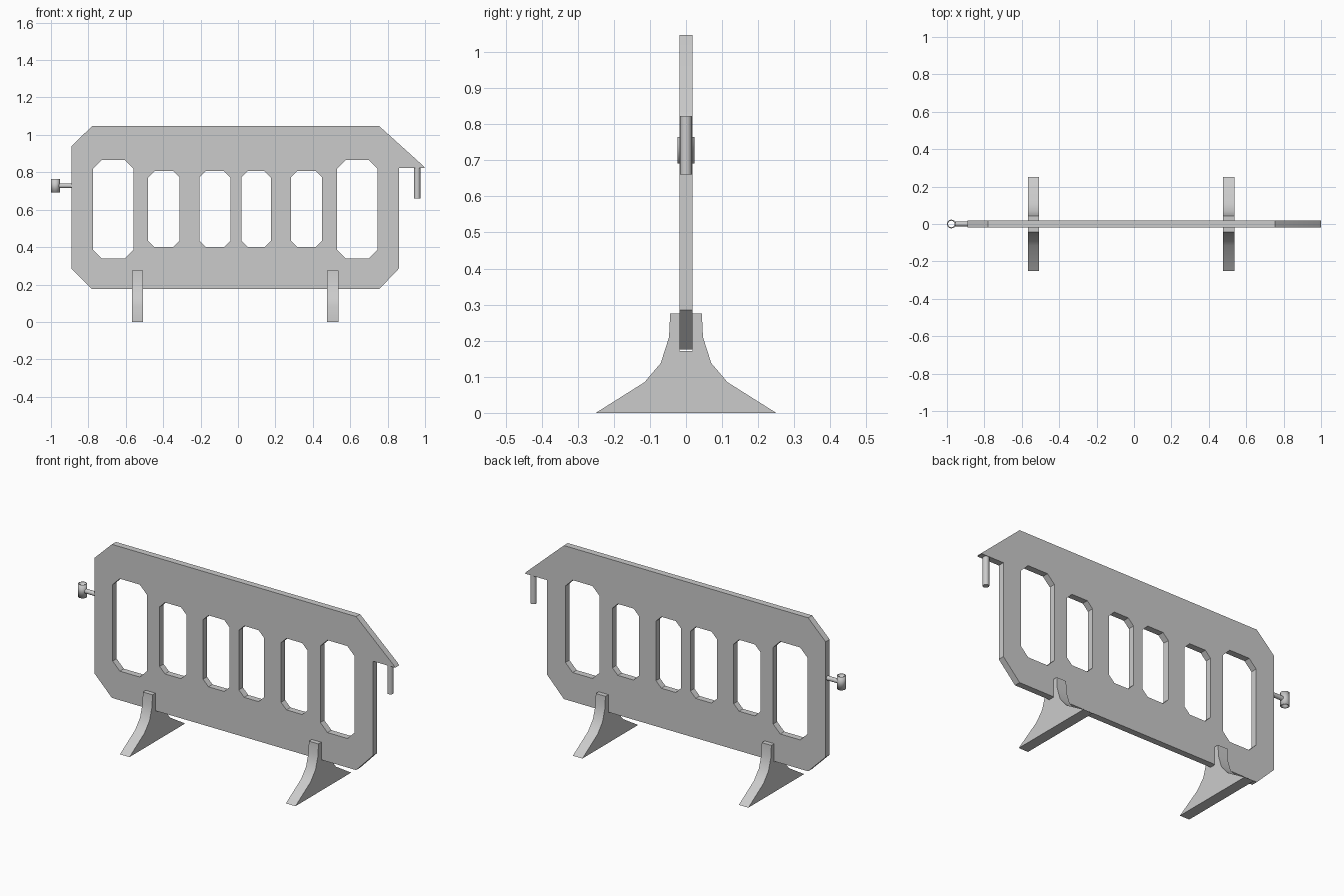
import bpy, bmesh
from math import pi, radians
from mathutils import Matrix

if "Cube" in bpy.data.objects:
    bpy.data.objects.remove(bpy.data.objects["Cube"])


def finish(obj, angle=35):
    bpy.ops.object.select_all(action='DESELECT')
    obj.select_set(True)
    bpy.context.view_layer.objects.active = obj
    bpy.ops.object.shade_smooth_by_angle(angle=radians(angle))


def prism(name, loops, half_depth, rotation, location=(0, 0, 0)):
    """Filled outline (with optional holes) extruded both ways."""
    cu = bpy.data.curves.new(name + "_profile", 'CURVE')
    cu.dimensions, cu.fill_mode, cu.extrude = '2D', 'BOTH', half_depth
    for pts in loops:
        sp = cu.splines.new('POLY')
        sp.points.add(len(pts) - 1)
        for p, (u, v) in zip(sp.points, pts):
            p.co = (u, v, 0, 1)
        sp.use_cyclic_u = True
    tmp = bpy.data.objects.new(name + "_tmp", cu)
    bpy.context.collection.objects.link(tmp)
    bpy.context.view_layer.update()
    dg = bpy.context.evaluated_depsgraph_get()
    me = bpy.data.meshes.new_from_object(tmp.evaluated_get(dg))
    bpy.data.objects.remove(tmp)
    bm = bmesh.new()
    bm.from_mesh(me)
    bmesh.ops.remove_doubles(bm, verts=bm.verts, dist=1e-5)
    bmesh.ops.recalc_face_normals(bm, faces=bm.faces)
    bm.to_mesh(me)
    bm.free()
    obj = bpy.data.objects.new(name, me)
    bpy.context.collection.objects.link(obj)
    obj.rotation_euler, obj.location = rotation, location
    finish(obj)
    return obj


def cylinder(name, radius, length, location, rotation=(0, 0, 0), sides=16, caps=True):
    bm = bmesh.new()
    bmesh.ops.create_cone(bm, cap_ends=caps, segments=sides,
                          radius1=radius, radius2=radius, depth=length)
    me = bpy.data.meshes.new(name)
    bm.to_mesh(me)
    bm.free()
    obj = bpy.data.objects.new(name, me)
    bpy.context.collection.objects.link(obj)
    obj.location, obj.rotation_euler = location, rotation
    finish(obj)
    return obj


def window(x0, x1, z0, z1, c):
    """Rectangle with cut corners."""
    return [(x0 + c, z0), (x1 - c, z0), (x1, z0 + c), (x1, z1 - c),
            (x1 - c, z1), (x0 + c, z1), (x0, z1 - c), (x0, z0 + c)]


# Panel with six windows and the overhanging hook corner
outline = [(-0.78, 0.175), (0.755, 0.175), (0.86, 0.285), (0.86, 0.822), (1.0, 0.822),
           (0.99, 0.835), (0.755, 1.047), (-0.78, 1.047), (-0.89, 0.94), (-0.89, 0.285)]
windows = [window(a, b, 0.34, 0.865, 0.045) for a, b in ((-0.775, -0.56), (0.53, 0.745))]
windows += [window(a, b, 0.40, 0.806, 0.034) for a, b in
            ((-0.48, -0.312), (-0.207, -0.04), (0.018, 0.176), (0.283, 0.45))]
prism("barrier_panel", [outline] + windows, 0.018, (pi / 2, 0, 0))

# Feet: flared stands with a slot gripping the panel's lower edge
side = [(0.25, 0), (0.115, 0.085), (0.07, 0.138), (0.047, 0.21), (0.044, 0.275),
        (0.018, 0.275), (0.018, 0.172)]
foot = side + [(-y, z) for y, z in reversed(side)]
for label, x in (("left", -0.537), ("right", 0.506)):
    prism(label + "_foot", [foot], 0.03, (pi / 2, 0, pi / 2), (x, 0, 0))

# Coupling pin hanging under the hook corner
cylinder("coupling_pin", 0.0165, 0.17, (0.958, 0, 0.745))

# Coupling socket: open tube on a short arm
tube = cylinder("coupling_socket", 0.0235, 0.074, (-0.9765, 0, 0.728), caps=False)
wall = tube.modifiers.new("wall", 'SOLIDIFY')
wall.thickness, wall.offset = 0.006, -1
cylinder("socket_arm", 0.0125, 0.075, (-0.92, 0, 0.728), (0, pi / 2, 0))
